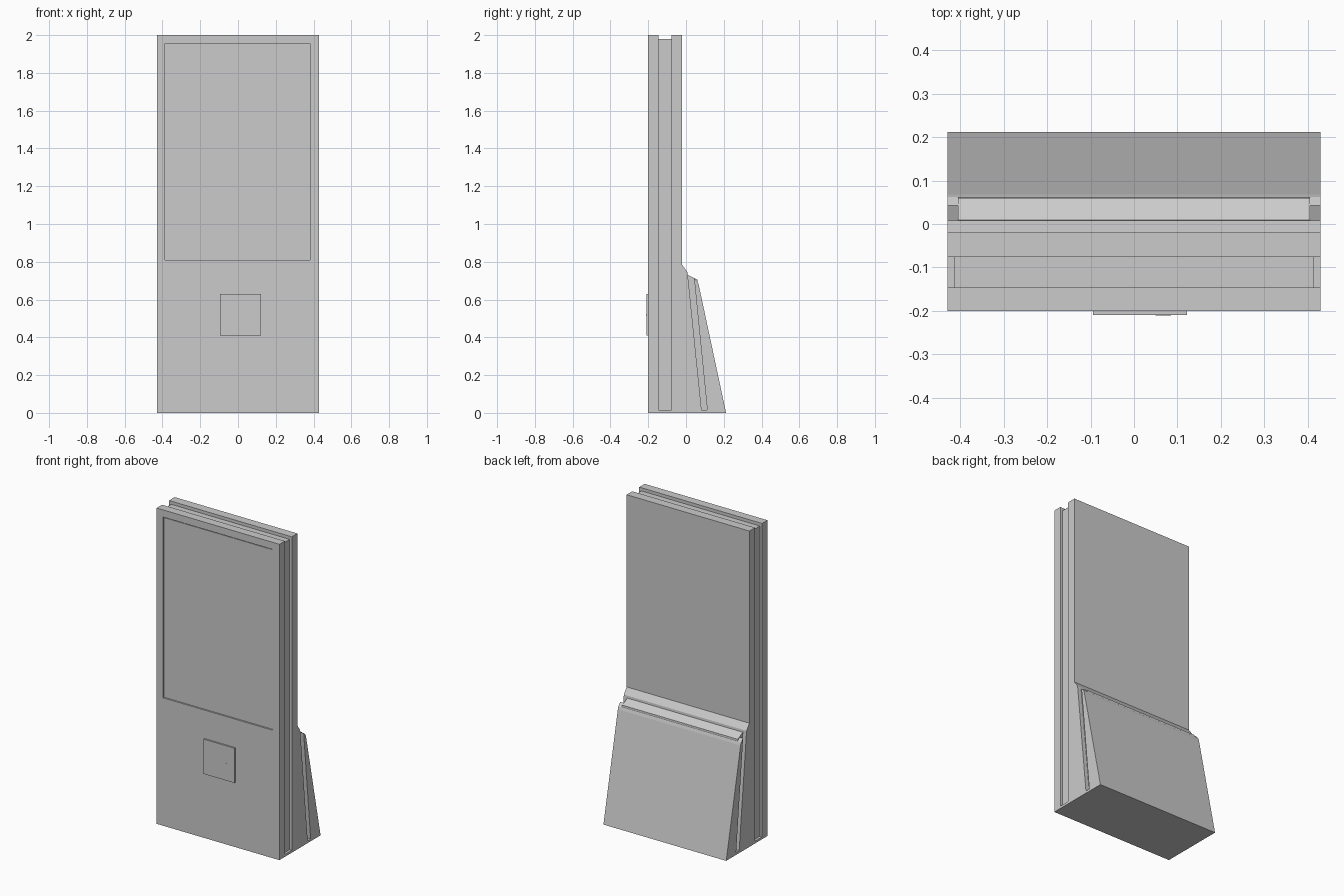
import bpy
import bmesh

cube = bpy.data.objects.get("Cube")
if cube:
    bpy.data.objects.remove(cube, do_unlink=True)

grey = bpy.data.materials.new("light grey")
grey.use_nodes = True
colour = (0.6, 0.6, 0.6, 1)
grey.diffuse_color = colour
grey.node_tree.nodes["Principled BSDF"].inputs["Base Color"].default_value = colour

HALF = 0.43  # half of the full width


def finish(name, bm):
    bmesh.ops.recalc_face_normals(bm, faces=bm.faces)
    mesh = bpy.data.meshes.new(name)
    bm.to_mesh(mesh)
    bm.free()
    mesh.materials.append(grey)
    obj = bpy.data.objects.new(name, mesh)
    bpy.context.collection.objects.link(obj)
    return obj


def extrude_profile(name, profile, half_width):
    """Sweep a (y, z) side profile across the width."""
    bm = bmesh.new()
    face = bm.faces.new([bm.verts.new((-half_width, y, z)) for y, z in profile])
    geom = bmesh.ops.extrude_face_region(bm, geom=[face])["geom"]
    verts = [g for g in geom if isinstance(g, bmesh.types.BMVert)]
    bmesh.ops.translate(bm, verts=verts, vec=(2 * half_width, 0, 0))
    return finish(name, bm)


def box(name, low, high):
    bm = bmesh.new()
    bmesh.ops.create_cube(bm, size=1)
    for v in bm.verts:
        v.co = [high[i] if v.co[i] > 0 else low[i] for i in range(3)]
    return finish(name, bm)


# Front slab with a recess for the display
front = box("front_panel", (-HALF, -0.2, 0), (HALF, -0.146, 2))
cutter = box("screen_cutter", (-0.386, -0.3, 0.81), (0.382, -0.19, 1.955))
cutter.hide_render = True
cutter.hide_viewport = True
cut = front.modifiers.new("screen_recess", "BOOLEAN")
cut.object = cutter
cut.solver = "EXACT"

# Display sheet inside the recess, leaving a hairline gap
box("screen", (-0.381, -0.195, 0.815), (0.377, -0.189, 1.95))

# Narrow core between the two slabs, and the shared floor plate
box("core", (-0.415, -0.148, 0.01), (0.415, -0.074, 1.98))
extrude_profile("base_plate", [(-0.199, 0), (0.211, 0), (0.208, 0.015), (-0.199, 0.015)], HALF)

# Rear slab, flaring out into the foot
extrude_profile("rear_panel", [
    (-0.076, 0), (0.084, 0), (0.008, 0.745), (-0.02, 0.783), (-0.02, 2), (-0.076, 2),
], HALF)

# Recessed joint between rear slab and foot
extrude_profile("foot_joint", [
    (0.07, 0.01), (0.13, 0.01), (0.06, 0.705), (0.0, 0.735),
], 0.405)

# Sloping foot cover
extrude_profile("foot_cover", [
    (0.114, 0), (0.212, 0), (0.068, 0.675), (0.062, 0.692), (0.043, 0.712),
], HALF)

# Card reader with its slot
box("card_reader", (-0.095, -0.21, 0.41), (0.122, -0.199, 0.63))
box("card_slot", (0.05, -0.211, 0.515), (0.085, -0.209, 0.52))
